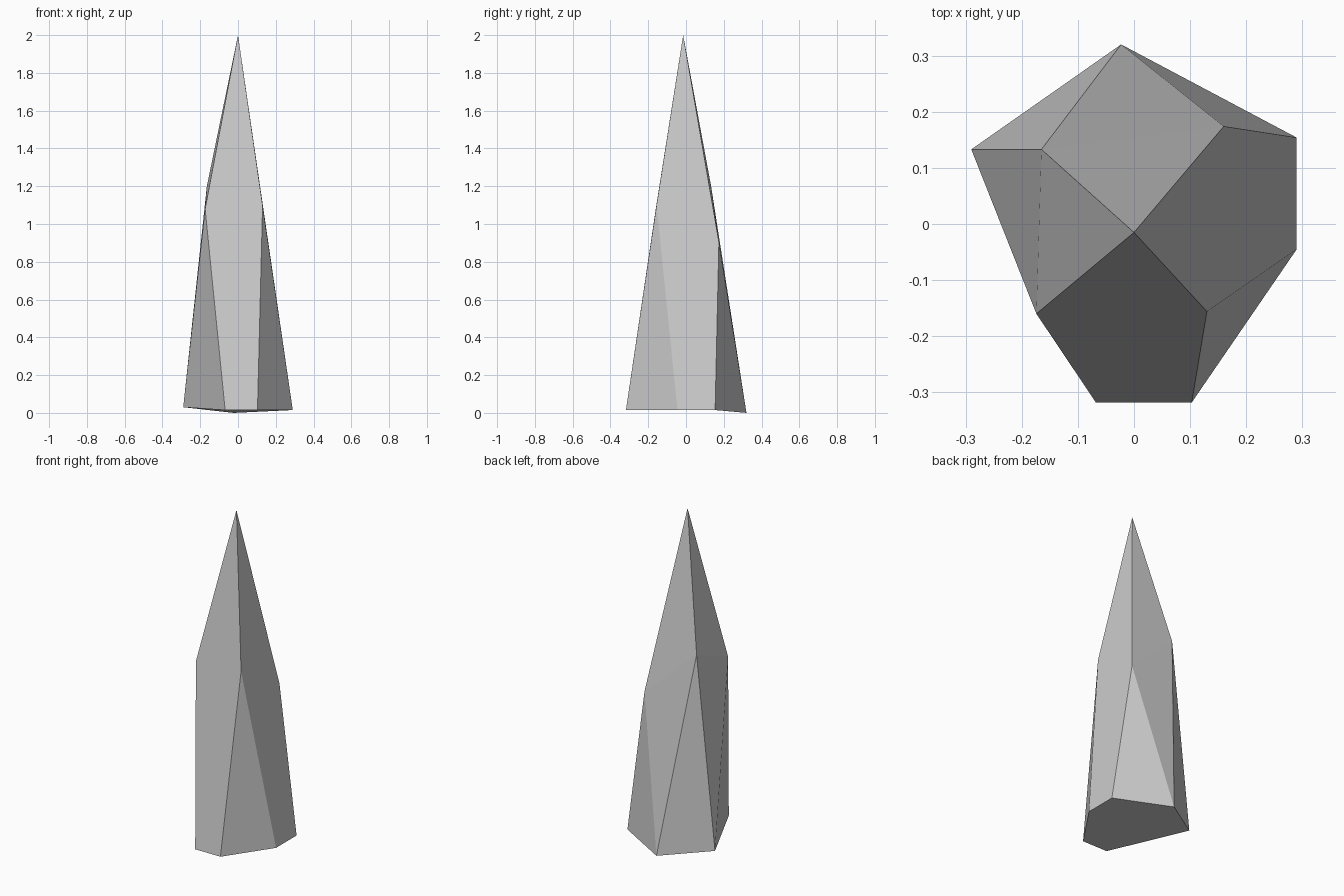
import bpy
import bmesh

cube = bpy.data.objects.get("Cube")
if cube:
    bpy.data.objects.remove(cube, do_unlink=True)

# Stone colour
stone = bpy.data.materials.new("grey_stone")
stone.use_nodes = True
colour = (0.6, 0.6, 0.6, 1.0)
stone.diffuse_color = colour
stone.node_tree.nodes["Principled BSDF"].inputs["Base Color"].default_value = colour

# Corners: tip, four shoulders, six-sided foot
points = {
    "tip": (0.0, -0.015, 2.0),
    "back_right": (-0.165, 0.133, 1.2),
    "back_left": (0.16, 0.174, 0.905),
    "front_left": (0.13, -0.156, 1.1),
    "front_right": (-0.174, -0.16, 1.08),
    "foot_right": (-0.29, 0.133, 0.03),
    "foot_back": (-0.023, 0.32, 0.0),
    "foot_left_rear": (0.29, 0.154, 0.015),
    "foot_left_front": (0.29, -0.045, 0.015),
    "foot_front_left": (0.103, -0.318, 0.015),
    "foot_front_right": (-0.068, -0.318, 0.015),
}

facets = [
    # Front and left main facets
    "tip front_right foot_front_right foot_front_left front_left",
    "tip front_left foot_left_front foot_left_rear back_left",
    # Back and right facets, each with a slight crease at the shoulder
    "tip back_left back_right",
    "back_left foot_back back_right",
    "tip back_right front_right",
    "back_right foot_right front_right",
    # Corner cuts
    "front_left foot_front_left foot_left_front",
    "back_left foot_left_rear foot_back",
    "back_right foot_back foot_right",
    "front_right foot_right foot_front_right",
    # Underside
    "foot_left_rear foot_front_right foot_right foot_back",
    "foot_left_rear foot_left_front foot_front_left foot_front_right",
]

bm = bmesh.new()
corner = {name: bm.verts.new(co) for name, co in points.items()}
for facet in facets:
    bm.faces.new([corner[name] for name in facet.split()])
bmesh.ops.recalc_face_normals(bm, faces=bm.faces[:])

mesh = bpy.data.meshes.new("stone_spire")
bm.to_mesh(mesh)
bm.free()
mesh.materials.append(stone)
spire = bpy.data.objects.new("stone_spire", mesh)
bpy.context.scene.collection.objects.link(spire)
